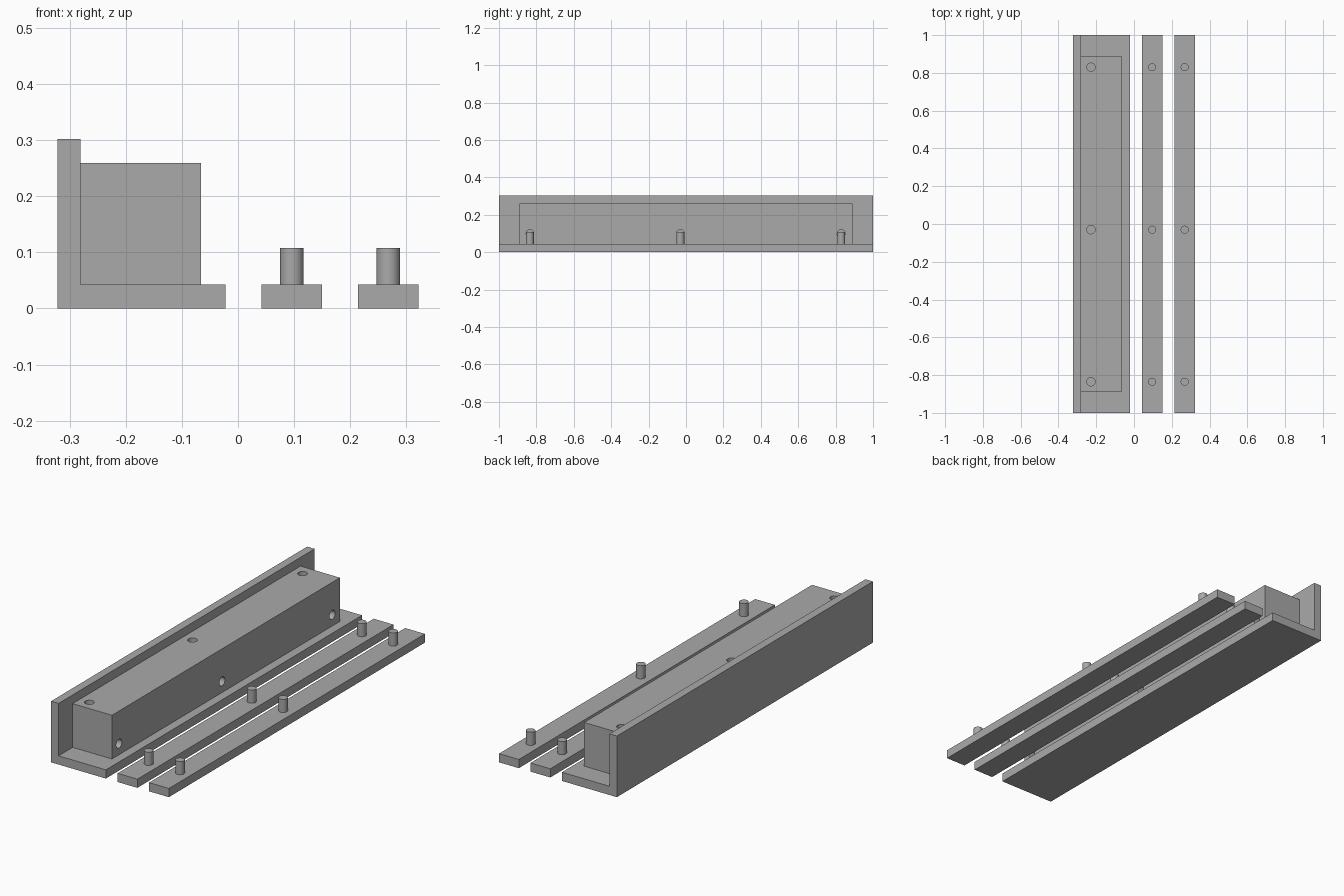
import bpy
import bmesh
from math import radians
from mathutils import Matrix, Vector

default = bpy.data.objects.get("Cube")
if default:
    bpy.data.objects.remove(default, do_unlink=True)

grey = bpy.data.materials.new("plain grey")
grey.use_nodes = True
grey.diffuse_color = (0.4, 0.4, 0.4, 1)
grey.node_tree.nodes["Principled BSDF"].inputs["Base Color"].default_value = (0.4, 0.4, 0.4, 1)

BASE = 0.043
PEG_Y = (-0.835, -0.03, 0.83)


def finish(bm, name):
    mesh = bpy.data.meshes.new(name)
    bm.to_mesh(mesh)
    bm.free()
    mesh.materials.append(grey)
    obj = bpy.data.objects.new(name, mesh)
    bpy.context.collection.objects.link(obj)
    return obj


def extrusion(name, outline, half_length):
    """Extrude an x-z outline along y."""
    bm = bmesh.new()
    face = bm.faces.new([bm.verts.new((x, -half_length, z)) for x, z in outline])
    moved = bmesh.ops.extrude_face_region(bm, geom=[face])["geom"]
    bmesh.ops.translate(bm, vec=(0, 2 * half_length, 0),
                        verts=[v for v in moved if isinstance(v, bmesh.types.BMVert)])
    bmesh.ops.recalc_face_normals(bm, faces=bm.faces)
    return finish(bm, name)


def rectangle(x0, x1, z0, z1):
    return [(x0, z0), (x1, z0), (x1, z1), (x0, z1)]


def cylinder(name, centre, radius, depth, sideways=False):
    bm = bmesh.new()
    turn = Matrix.Rotation(radians(90 if sideways else 0), 4, "Y")
    bmesh.ops.create_cone(bm, cap_ends=True, segments=32, radius1=radius, radius2=radius,
                          depth=depth, matrix=Matrix.Translation(Vector(centre)) @ turn)
    return finish(bm, name)


def smooth(obj):
    bpy.ops.object.select_all(action="DESELECT")
    obj.select_set(True)
    bpy.context.view_layer.objects.active = obj
    bpy.ops.object.shade_smooth_by_angle(angle=radians(30))


# L-shaped bracket
extrusion("angle_bracket", [(-0.322, 0), (-0.022, 0), (-0.022, BASE),
                            (-0.281, BASE), (-0.281, 0.302), (-0.322, 0.302)], 1)

# Block with peg holes in its top and outer side
block = extrusion("drilled_block", rectangle(-0.281, -0.066, BASE, 0.259), 0.89)
cutters = []
for y in PEG_Y:
    cutters.append(cylinder("top_hole_cutter", (-0.228, y, 0.259), 0.022, 0.14))
    cutters.append(cylinder("side_hole_cutter", (-0.066, y, 0.098), 0.022, 0.14, True))
bpy.context.view_layer.objects.active = block
for cutter in cutters:
    mod = block.modifiers.new("hole", "BOOLEAN")
    mod.operation = "DIFFERENCE"
    mod.solver = "EXACT"
    mod.object = cutter
    bpy.ops.object.modifier_apply(modifier=mod.name)
    bpy.data.objects.remove(cutter, do_unlink=True)
smooth(block)

# Two loose strips with upright pegs
for side, x0 in (("inner", 0.042), ("outer", 0.214)):
    extrusion(side + "_strip", rectangle(x0, x0 + 0.108, 0, BASE), 1)
    for place, y in zip(("front", "middle", "back"), PEG_Y):
        smooth(cylinder(f"{side}_{place}_peg", (x0 + 0.054, y, 0.0755), 0.021, 0.065))
